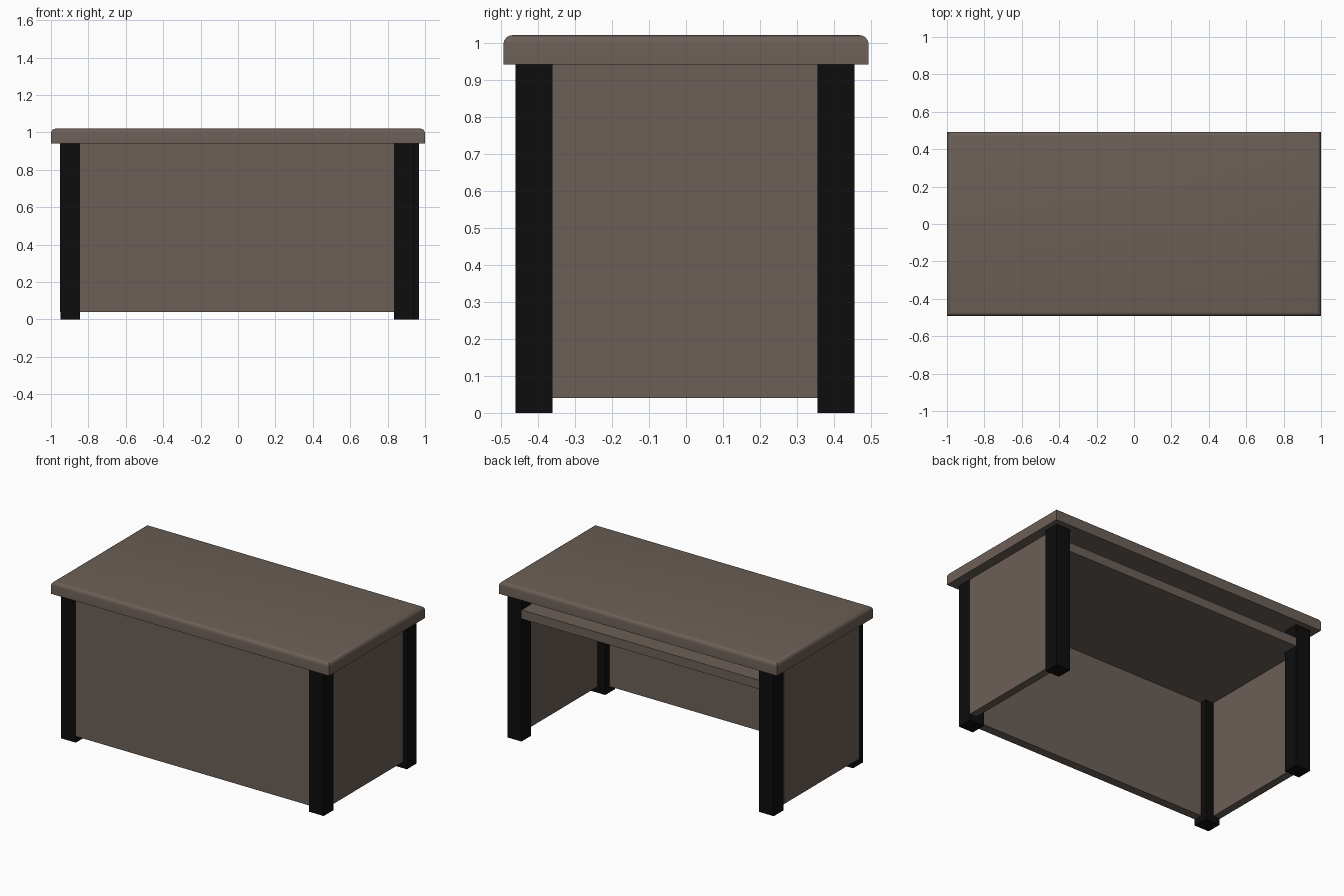
import bpy, bmesh

if "Cube" in bpy.data.objects:
    bpy.data.objects.remove(bpy.data.objects["Cube"])


def material(name, color):
    m = bpy.data.materials.new(name)
    m.diffuse_color = (*color, 1)
    m.use_nodes = True
    m.node_tree.nodes["Principled BSDF"].inputs["Base Color"].default_value = m.diffuse_color
    return m


wood = material("brown_wood", (0.15, 0.115, 0.095))
black = material("black_post", (0.004, 0.004, 0.004))


def box(name, x, y, z, mat, top_bevel=0):
    """Box from (min, max) ranges, optionally rounding the upper rim."""
    bm = bmesh.new()
    bmesh.ops.create_cube(bm, size=1)
    for v in bm.verts:
        v.co = [r[0] if c < 0 else r[1] for c, r in zip(v.co, (x, y, z))]
    if top_bevel:
        rim = [e for e in bm.edges if all(v.co.z > z[1] - 1e-4 for v in e.verts)]
        bmesh.ops.bevel(bm, geom=rim, offset=top_bevel, segments=4,
                        profile=0.5, affect='EDGES')
    mesh = bpy.data.meshes.new(name)
    bm.to_mesh(mesh)
    bm.free()
    mesh.materials.append(mat)
    ob = bpy.data.objects.new(name, mesh)
    bpy.context.collection.objects.link(ob)
    return ob


# Desktop slab with rounded upper rim
top = box("desktop", (-1, 1), (-0.493, 0.493), (0.94, 1.02), wood, 0.025)
bpy.context.view_layer.objects.active = top
top.select_set(True)
bpy.ops.object.shade_smooth_by_angle()

# Square legs (the back right one sits slightly further out)
FRONT, BACK = (-0.46, -0.36), (0.355, 0.455)
for name, x, y in (("front_left_leg", (-0.95, -0.845), FRONT),
                   ("front_right_leg", (0.833, 0.939), FRONT),
                   ("back_left_leg", (-0.95, -0.845), BACK),
                   ("back_right_leg", (0.865, 0.967), BACK)):
    box(name, x, y, (0, 0.94), black)

# Panels closing the front and both sides; the back stays open
PANEL_Z = (0.04, 0.94)
box("front_panel", (-0.86, 0.85), (-0.458, -0.402), PANEL_Z, wood)
box("left_panel", (-0.952, -0.902), (-0.42, 0.355), PANEL_Z, wood)
box("right_panel", (0.888, 0.938), (-0.37, 0.37), PANEL_Z, wood)

# Shelf under the desktop
box("shelf", (-0.91, 0.90), (-0.41, 0.453), (0.797, 0.855), wood)
